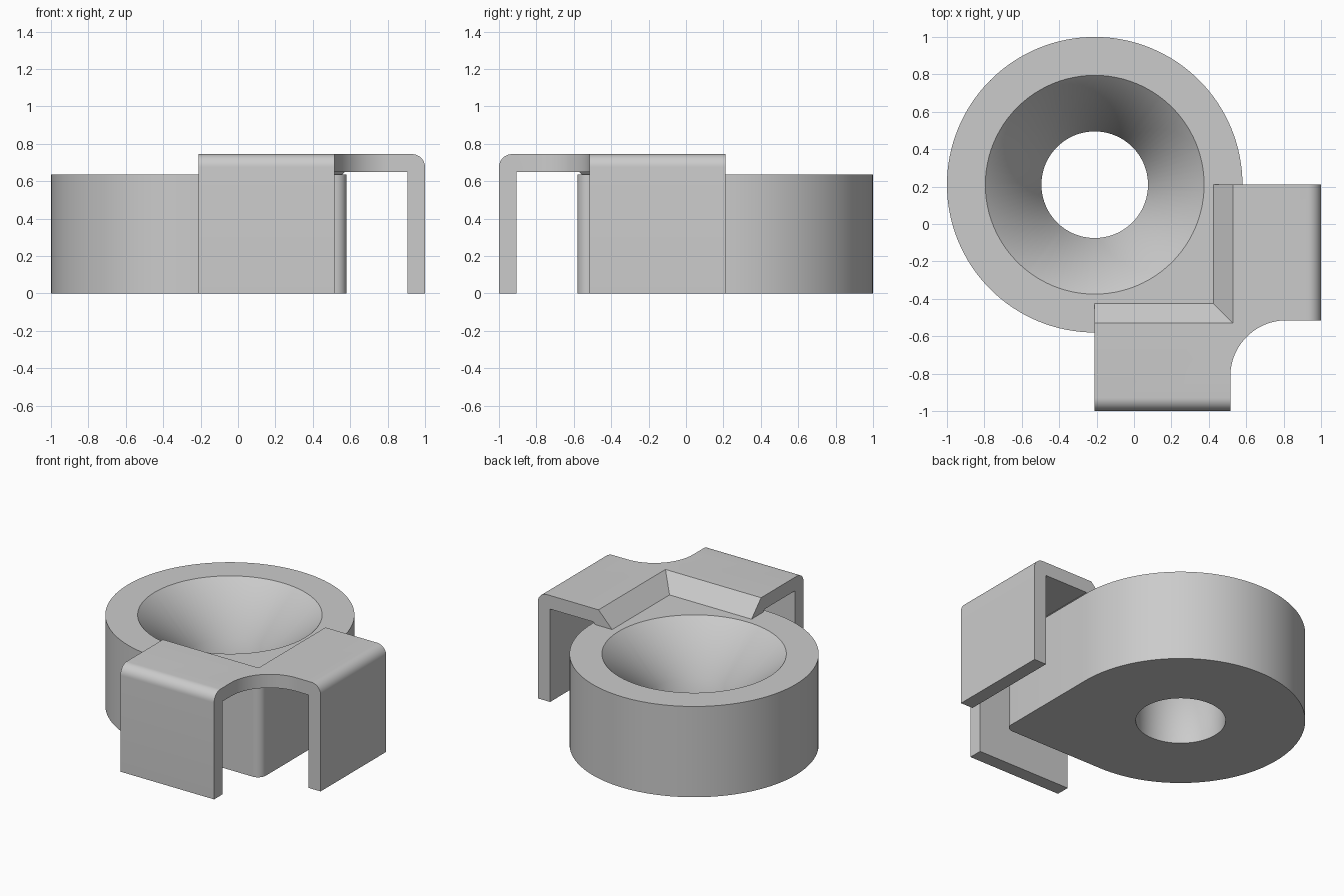
import bpy, bmesh
from math import sin, cos, pi, radians

if "Cube" in bpy.data.objects:
    bpy.data.objects.remove(bpy.data.objects["Cube"])

grey = bpy.data.materials.new("light grey")
grey.use_nodes = True
grey.diffuse_color = (0.6, 0.6, 0.6, 1)
grey.node_tree.nodes["Principled BSDF"].inputs["Base Color"].default_value = grey.diffuse_color

CX, CY, R = -0.21, 0.21, 0.79      # ring centre and radius
HEIGHT = 0.635
HOLE, RIM, CONE_Z = 0.285, 0.585, 0.335


def arc(cx, cy, r, start, end, steps):
    """Points on an arc, angles in degrees."""
    angles = [radians(start + (end - start) * i / steps) for i in range(steps + 1)]
    return [(cx + r * cos(a), cy + r * sin(a)) for a in angles]


def loft(name, rings, close=False):
    """Skin a list of matching point rings and cap both ends."""
    bm = bmesh.new()
    loops = [[bm.verts.new(p) for p in ring] for ring in rings]
    n = len(loops[0])
    for a, b in zip(loops, loops[1:]):
        for i in range(n):
            j = (i + 1) % n
            bm.faces.new((a[i], a[j], b[j], b[i]))
    bm.faces.new(loops[0][::-1])
    bm.faces.new(loops[-1])
    bmesh.ops.recalc_face_normals(bm, faces=bm.faces[:])
    mesh = bpy.data.meshes.new(name)
    bm.to_mesh(mesh)
    bm.free()
    mesh.materials.append(grey)
    obj = bpy.data.objects.new(name, mesh)
    bpy.context.collection.objects.link(obj)
    return obj


def prism(name, outline, z0, z1):
    return loft(name, [[(x, y, z) for x, y in outline] for z in (z0, z1)])


def cut(obj, cutter):
    """Subtract the cutter, then smooth the curved faces."""
    mod = obj.modifiers.new("cut", "BOOLEAN")
    mod.operation, mod.solver, mod.object = "DIFFERENCE", "EXACT", cutter
    bpy.ops.object.select_all(action="DESELECT")
    obj.select_set(True)
    bpy.context.view_layer.objects.active = obj
    bpy.ops.object.modifier_apply(modifier=mod.name)
    bpy.data.objects.remove(cutter)
    bpy.ops.object.shade_smooth_by_angle(angle=radians(30))


# Ring body: round on three quarters, square with a small fillet on the fourth
FILLET = 0.06
outline = arc(CX, CY, R, 0, 270, 96)
outline += arc(CX + R - FILLET, CY - R + FILLET, FILLET, -90, 0, 8)
body = prism("ring_body", outline, 0, HEIGHT)

# Countersunk hole
over = 0.1
steps = [(HOLE, -over), (HOLE, CONE_Z), (RIM + over, HEIGHT + over)]
bore = loft("bore_cutter", [[(x, y, z) for x, y in arc(CX, CY, r, 0, 360, 96)[:-1]]
                            for r, z in steps])
cut(body, bore)

# The bore blends softly into the cone
for edge in body.data.edges:
    if all(abs(body.data.vertices[v].co.z - CONE_Z) < 0.001 for v in edge.vertices):
        edge.use_edge_sharp = False

# Corner bracket: sloped foot, flat top and outer flange, mitred round the corner
TOP, UNDER, BEND = 0.745, 0.65, 0.07
profile = [(0.42, HEIGHT - 0.005), (0.53, TOP)]
profile += arc(1 - BEND, TOP - BEND, BEND, 90, 0, 10)
profile += [(1, 0), (0.905, 0), (0.905, UNDER), (0.57, UNDER), (0.55, HEIGHT - 0.005)]
bracket = loft("corner_bracket", [
    [(d, CY, z) for d, z in profile],
    [(d, -d, z) for d, z in profile],
    [(CX, -d, z) for d, z in profile]])

# Outer corner removed with a concave curve
EDGE, CURVE = 0.515, 0.3
notch = arc(EDGE + CURVE, -EDGE - CURVE, CURVE, 180, 90, 24)
notch += [(1.2, -EDGE), (1.2, -1.2), (EDGE, -1.2)]
cut(bracket, prism("notch_cutter", notch, -0.1, 1))
